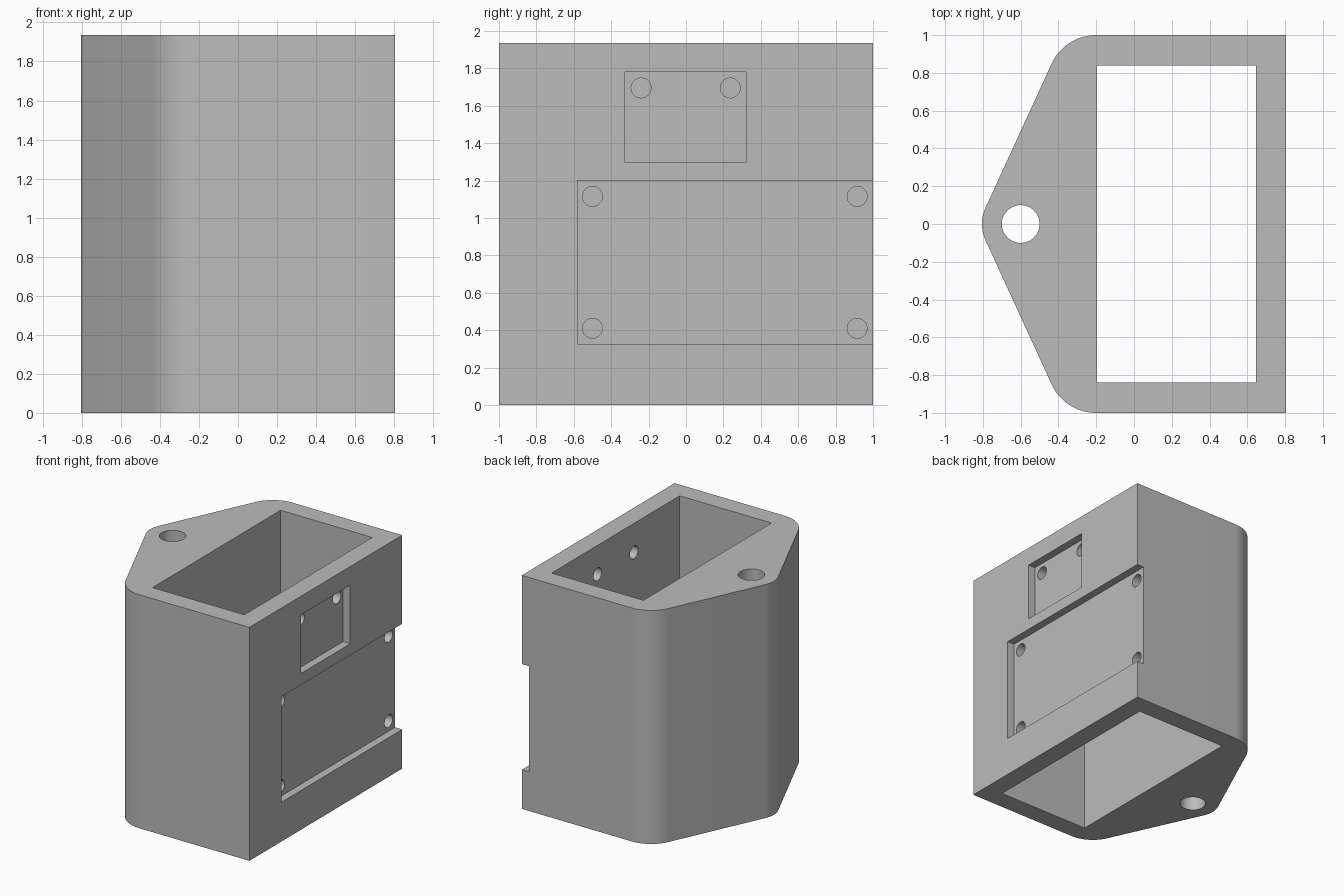
import bpy, bmesh, math
from mathutils import Matrix, Vector

if "Cube" in bpy.data.objects:
    bpy.data.objects.remove(bpy.data.objects["Cube"])

HEIGHT = 1.935
FACE_X = 0.805       # flat mounting face
POCKET_X = 0.74      # floor of the shallow pockets

grey = bpy.data.materials.new("plain grey")
grey.use_nodes = True
colour = (0.5, 0.5, 0.5, 1)
grey.diffuse_color = colour
grey.node_tree.nodes["Principled BSDF"].inputs["Base Color"].default_value = colour


def add_object(name, bm):
    bmesh.ops.recalc_face_normals(bm, faces=bm.faces)
    mesh = bpy.data.meshes.new(name)
    bm.to_mesh(mesh)
    bm.free()
    mesh.materials.append(grey)
    obj = bpy.data.objects.new(name, mesh)
    bpy.context.collection.objects.link(obj)
    return obj


def arc(cx, cy, r, start, end, steps):
    angles = [start + (end - start) * i / steps for i in range(steps + 1)]
    return [(cx + r * math.cos(a), cy + r * math.sin(a)) for a in angles]


def box(name, x, y, z):
    bm = bmesh.new()
    bmesh.ops.create_cube(bm, size=1)
    for v in bm.verts:
        v.co = Vector([(lo + hi) / 2 + c * (hi - lo)
                       for c, (lo, hi) in zip(v.co, (x, y, z))])
    return add_object(name, bm)


def cylinder(name, radius, depth, location, axis="Z"):
    bm = bmesh.new()
    turn = Matrix.Rotation(math.pi / 2, 4, "Y") if axis == "X" else Matrix()
    bmesh.ops.create_cone(bm, cap_ends=True, segments=48, radius1=radius,
                          radius2=radius, depth=depth,
                          matrix=Matrix.Translation(location) @ turn)
    return add_object(name, bm)


def cut(target, cutter):
    mod = target.modifiers.new(cutter.name, "BOOLEAN")
    mod.operation = "DIFFERENCE"
    mod.solver = "EXACT"
    mod.object = cutter
    bpy.context.view_layer.objects.active = target
    bpy.ops.object.modifier_apply(modifier=mod.name)
    bpy.data.objects.remove(cutter)


# Body: rounded tip and corners joined by tangent flanks
TIP_X, TIP_R = -0.6, 0.205
CORNER_X, CORNER_R = -0.2, 0.26
span = Vector((CORNER_X - TIP_X, 1 - CORNER_R))
tangent = math.atan2(span.y, span.x) + math.acos((TIP_R - CORNER_R) / span.length)
half = [(FACE_X, 1)]
half += arc(CORNER_X, 1 - CORNER_R, CORNER_R, math.pi / 2, tangent, 20)
half += arc(TIP_X, 0, TIP_R, tangent, math.pi, 10)
outline = half + [(x, -y) for x, y in reversed(half[:-1])]

bm = bmesh.new()
base = bm.faces.new([bm.verts.new((x, y, 0)) for x, y in outline])
top = bmesh.ops.extrude_face_region(bm, geom=[base])["geom"]
bmesh.ops.translate(bm, vec=(0, 0, HEIGHT),
                    verts=[g for g in top if isinstance(g, bmesh.types.BMVert)])
body = add_object("housing_body", bm)

# Through openings
cut(body, box("cavity", (-0.197, 0.645), (-0.838, 0.838), (-0.5, 2.5)))
cut(body, cylinder("post_hole", 0.1, 4, (TIP_X, 0, 1)))

# Shallow pockets on the mounting face; the large one runs out at the back
cut(body, box("small_pocket", (POCKET_X, 1), (-0.325, 0.32), (1.295, 1.78)))
cut(body, box("large_pocket", (POCKET_X, 1), (-0.58, 1.2), (0.325, 1.2)))

# Screw holes through the pocket floors
holes = [(y, 1.695) for y in (-0.24, 0.237)]
holes += [(y, z) for y in (-0.5, 0.915) for z in (0.41, 1.115)]
for y, z in holes:
    cut(body, cylinder("screw_hole", 0.053, 0.4, (0.8, y, z), "X"))

# Smooth the curved walls, keep the edges crisp
bpy.ops.object.select_all(action="DESELECT")
body.select_set(True)
bpy.context.view_layer.objects.active = body
bpy.ops.object.shade_smooth_by_angle(angle=math.radians(30))
